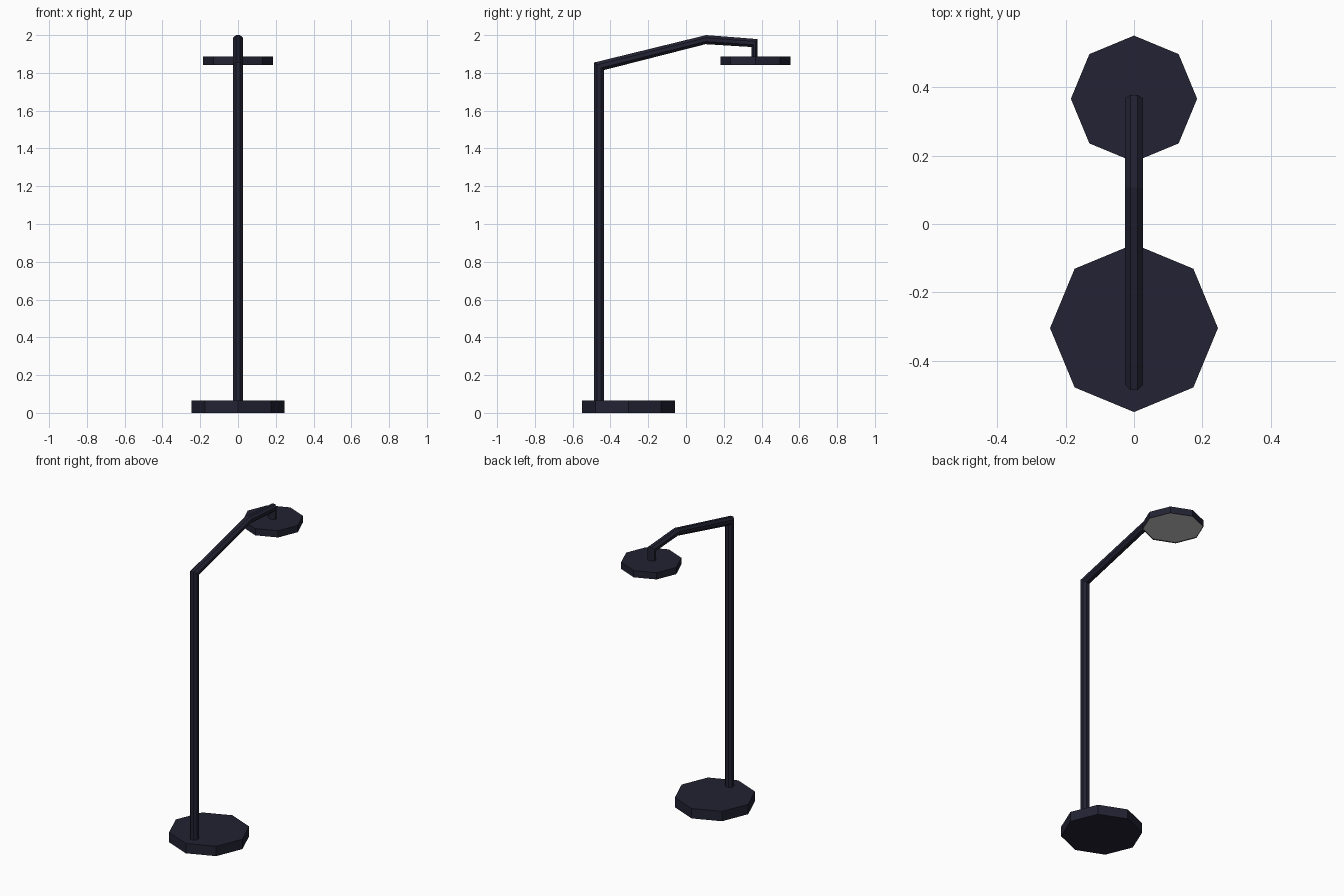
import bpy, bmesh, math

if "Cube" in bpy.data.objects:
    bpy.data.objects.remove(bpy.data.objects["Cube"])


def material(name, rgb):
    m = bpy.data.materials.new(name)
    m.diffuse_color = (*rgb, 1)
    m.use_nodes = True
    m.node_tree.nodes["Principled BSDF"].inputs["Base Color"].default_value = m.diffuse_color
    return m


DARK = material("dark navy metal", (0.016, 0.016, 0.033))
GREY = material("pale lamp panel", (0.58, 0.58, 0.58))


def finish(name, bm, mats):
    bmesh.ops.recalc_face_normals(bm, faces=bm.faces)
    me = bpy.data.meshes.new(name)
    bm.to_mesh(me)
    bm.free()
    for m in mats:
        me.materials.append(m)
    ob = bpy.data.objects.new(name, me)
    bpy.context.collection.objects.link(ob)
    return ob


def octagon(name, y, r, z0, z1, panel=False):
    bm = bmesh.new()
    rings = [[bm.verts.new((r * math.cos(k * math.pi / 4), y + r * math.sin(k * math.pi / 4), z))
              for k in range(8)] for z in (z0, z1)]
    bottom = bm.faces.new(rings[0][::-1])
    bm.faces.new(rings[1])
    for k in range(8):
        j = (k + 1) % 8
        bm.faces.new((rings[0][k], rings[0][j], rings[1][j], rings[1][k]))
    if panel:
        # light panel set slightly into the underside
        bmesh.ops.inset_region(bm, faces=[bottom], thickness=0.01)
        for v in {v for v in bottom.verts}:
            v.co.z += 0.006
        bottom.material_index = 1
    return finish(name, bm, [DARK, GREY])


# base and lamp head
octagon("base", -0.305, 0.246, 0.0, 0.066)
octagon("lamp_head", 0.367, 0.185, 1.843, 1.888, panel=True)

# bent pole: mitred octagonal sections (centre y, z, half-depth vector y, z)
SECTIONS = [(-0.46, 0.05, -0.026, 0.0),
            (-0.46, 1.835, -0.026, 0.02),
            (0.105, 1.976, 0.002, 0.024),
            (0.3625, 1.958, 0.0155, 0.021),
            (0.3625, 1.875, 0.0155, 0.0)]
bm = bmesh.new()
c = math.cos(math.pi / 8)
rings = []
for y, z, hy, hz in SECTIONS:
    ring = []
    for k in range(8):
        a = (k + 0.5) * math.pi / 4
        s, t = math.cos(a) / c, math.sin(a) / c
        ring.append(bm.verts.new((0.026 * s, y + hy * t, z + hz * t)))
    rings.append(ring)
for a, b in zip(rings, rings[1:]):
    for k in range(8):
        j = (k + 1) % 8
        bm.faces.new((a[k], a[j], b[j], b[k]))
bm.faces.new(rings[0])
bm.faces.new(rings[-1])
finish("pole", bm, [DARK])
